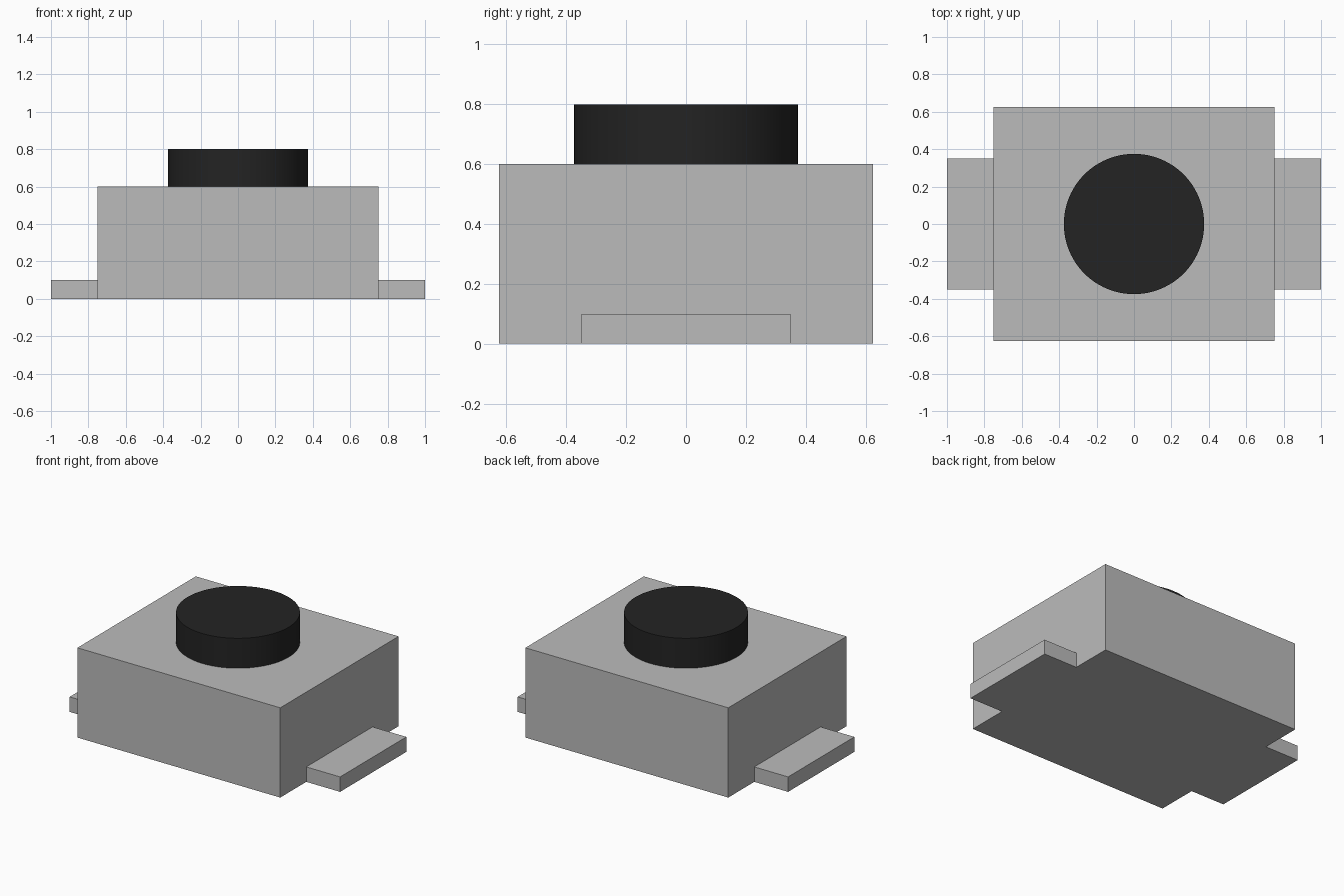
import bpy
import math

default = bpy.data.objects.get("Cube")
if default:
    bpy.data.objects.remove(default, do_unlink=True)


def material(name, value):
    mat = bpy.data.materials.new(name)
    mat.use_nodes = True
    colour = (value, value, value, 1)
    mat.diffuse_color = colour
    mat.node_tree.nodes["Principled BSDF"].inputs["Base Color"].default_value = colour
    return mat


def box(name, size, centre, mat):
    bpy.ops.mesh.primitive_cube_add(size=1, location=centre)
    obj = bpy.context.object
    obj.name = name
    obj.scale = size
    bpy.ops.object.transform_apply(location=False, rotation=False, scale=True)
    obj.data.materials.append(mat)
    return obj


grey = material("light grey", 0.5)
black = material("black", 0.017)

# Switch housing
box("housing", (1.5, 1.25, 0.6), (0, 0, 0.3), grey)

# Flat terminals on both sides
for side, sign in (("left", 1), ("right", -1)):
    box(side + "_terminal", (0.25, 0.7, 0.1), (sign * 0.875, 0, 0.05), grey)

# Round push button
bpy.ops.mesh.primitive_cylinder_add(vertices=96, radius=0.375, depth=0.2, location=(0, 0, 0.7))
button = bpy.context.object
button.name = "push_button"
button.data.materials.append(black)
bpy.ops.object.shade_smooth_by_angle(angle=math.radians(30))
